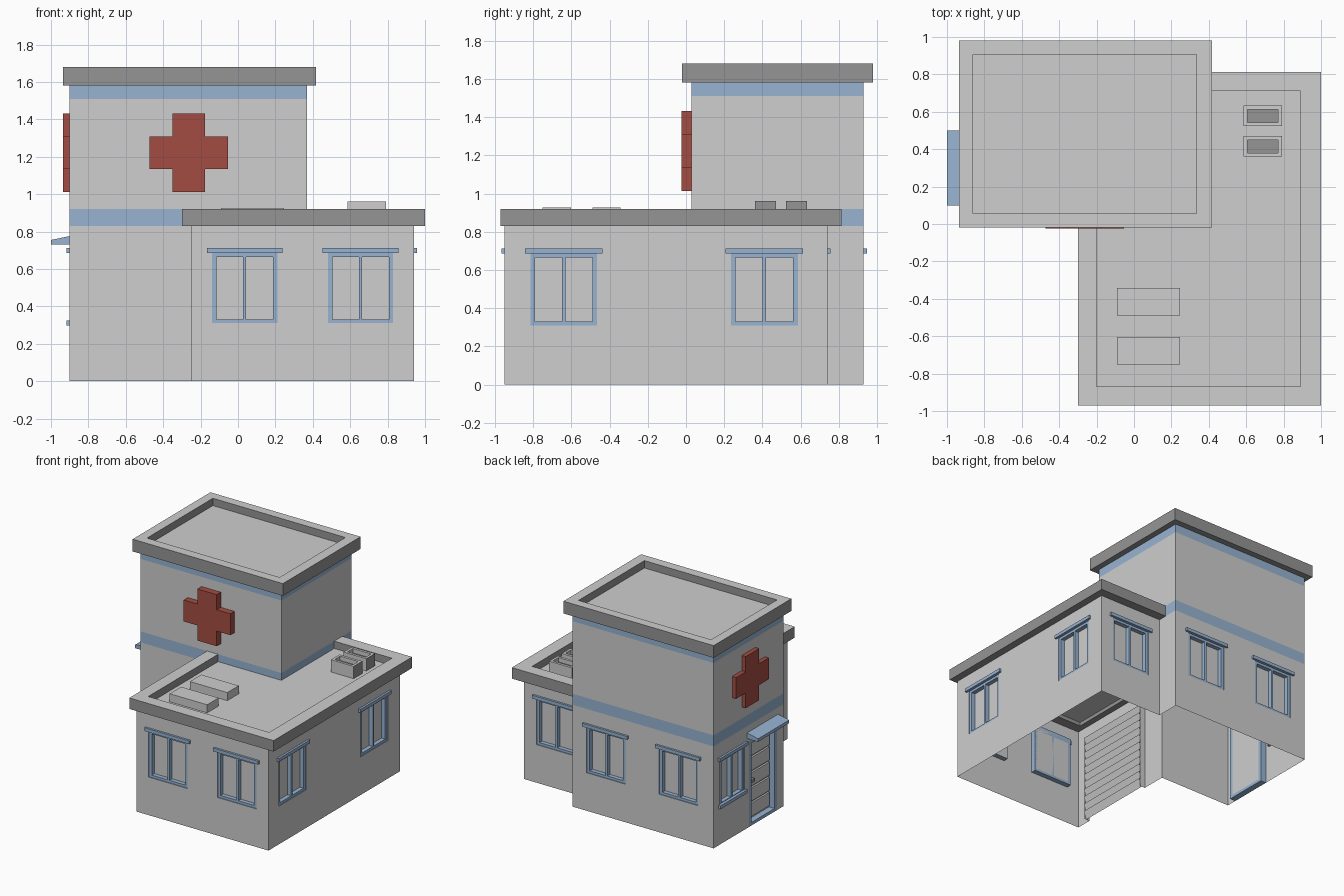
import bpy
from mathutils import Matrix, Vector

if "Cube" in bpy.data.objects:
    bpy.data.objects.remove(bpy.data.objects["Cube"])


def material(name, rgb):
    m = bpy.data.materials.new(name)
    m.diffuse_color = (*rgb, 1)
    m.use_nodes = True
    m.node_tree.nodes["Principled BSDF"].inputs["Base Color"].default_value = m.diffuse_color
    return m


WALL = material("light grey wall", (0.62, 0.62, 0.62))
BLUE = material("soft blue trim", (0.31, 0.455, 0.64))
DARK = material("dark grey parapet", (0.30, 0.30, 0.30))
RED = material("brick red", (0.37, 0.073, 0.054))


def mesh(name, verts, faces, mats, M=Matrix(), idx=None):
    me = bpy.data.meshes.new(name)
    me.from_pydata(verts, [], faces)
    for m in mats:
        me.materials.append(m)
    if idx:
        for p, i in zip(me.polygons, idx):
            p.material_index = i
    ob = bpy.data.objects.new(name, me)
    ob.matrix_world = M
    bpy.context.collection.objects.link(ob)
    return ob


def prism(name, outline, lo, hi, mat, M=Matrix(), axis=1):
    """Extrude a 2D outline along an axis (0: outline is y,z / 1: outline is x,z)."""
    def put(p, t):
        return (t, p[0], p[1]) if axis == 0 else (p[0], t, p[1])
    n = len(outline)
    verts = [put(p, lo) for p in outline] + [put(p, hi) for p in outline]
    faces = [tuple(range(n)), tuple(range(2 * n - 1, n - 1, -1))]
    faces += [(i, n + i, n + (i + 1) % n, (i + 1) % n) for i in range(n)]
    if axis == 0:
        faces = [f[::-1] for f in faces]
    return mesh(name, verts, faces, [mat], M)


def box(name, x0, x1, y0, y1, z0, z1, mat, M=Matrix()):
    return prism(name, [(x0, z0), (x1, z0), (x1, z1), (x0, z1)], y0, y1, mat, M)


def facade(a, b):
    """Local frame of a wall: x along it, y inward, z up. Returns matrix and length."""
    a, b = Vector((*a, 0)), Vector((*b, 0))
    u = (b - a).normalized()
    M = Matrix(((u.x, -u.y, 0, a.x), (u.y, u.x, 0, a.y), (0, 0, 1, 0), (0, 0, 0, 1)))
    return M, (b - a).length


def wall(name, M, length, z0, z1, holes=(), bands=()):
    """Wall sheet with rectangular recesses (u0,u1,z0,z1,depth,closed) and blue bands."""
    us = sorted({0, length, *[v for h in holes for v in h[:2]]})
    zs = sorted({z0, z1, *[v for h in holes for v in h[2:4]], *[v for b in bands for v in b]})
    verts, faces, idx = [], [], []

    def quad(pts, mi):
        faces.append(tuple(range(len(verts), len(verts) + 4)))
        verts.extend(pts)
        idx.append(mi)
    for ua, ub in zip(us, us[1:]):
        for za, zb in zip(zs, zs[1:]):
            uc, zc = (ua + ub) / 2, (za + zb) / 2
            if any(h[0] < uc < h[1] and h[2] < zc < h[3] for h in holes):
                continue
            quad([(ua, 0, za), (ub, 0, za), (ub, 0, zb), (ua, 0, zb)],
                 int(any(b[0] < zc < b[1] for b in bands)))
    for ua, ub, za, zb, d, closed in holes:
        c = [(ua, za), (ub, za), (ub, zb), (ua, zb)]
        for i in range(4):
            p, q = c[i], c[(i + 1) % 4]
            if p[1] == q[1] == 0:
                continue
            quad([(p[0], 0, p[1]), (q[0], 0, q[1]), (q[0], d, q[1]), (p[0], d, p[1])], int(closed))
        if closed:
            quad([(x, d, z) for x, z in c], 0)
    mesh(name, verts, faces, [WALL, BLUE], M, idx)


W0, W1 = 0.31, 0.71  # window bottom and top


def window(name, M, c, w, sill):
    l, r = c - w / 2, c + w / 2
    for part, a, b in (("left_jamb", l, l + .024), ("mullion", c - .009, c + .009),
                       ("right_jamb", r - .024, r)):
        box(f"{name}_{part}", a, b, .006, .04, W0, W1, BLUE, M)
    box(name + "_bottom_rail", l, r, .006, .04, W0, W0 + .02, BLUE, M)
    box(name + "_top_rail", l, r, .006, .04, .665, W1, BLUE, M)
    box(name + "_lintel", l - .027, r + .027, -.017, .02, .685, .712, BLUE, M)
    if sill:
        box(name + "_sill", l - .02, r + .02, -.017, .02, .298, .325, BLUE, M)


# Ground-floor outline: corner, window centres along each wall
corners = [(-.25, -.95), (.94, -.95), (.94, .74), (.37, .74), (.37, .93), (-.9, .93), (-.9, .03), (-.25, .03)]
names = ["wing_front", "wing_right", "wing_back", "tower_side", "tower_back", "tower_left",
         "tower_front", "garage_side"]
windows = [[.285, .905], [.31, 1.36], [.285], [], [.30, .955], [.24], [], []]
DOOR = (.455, .815)
GATE = (.20, .85)
for i, nm in enumerate(names):
    M, length = facade(corners[i], corners[(i + 1) % 8])
    w = .31 if nm == "tower_left" else .35
    holes = [(c - w / 2, c + w / 2, W0, W1, .04, True) for c in windows[i]]
    for k, c in enumerate(windows[i]):
        window(f"{nm}_window_{k + 1}", M, c, w, nm == "tower_left")

    if nm == "tower_left":  # entrance door with blue frame, panels and awning
        d0, d1 = DOOR
        holes.append((d0, d1, 0, .70, .05, True))
        for a, b in ((d0, d0 + .03), (d1 - .03, d1)):
            box("door_jamb", a, b, .0, .05, 0, .70, BLUE, M)
        box("door_head", d0, d1, .0, .05, .67, .70, BLUE, M)
        box("door_threshold", d0, d1, .0, .05, 0, .025, BLUE, M)
        for k in range(5):
            z = .045 + k * .124
            box("door_panel", d0 + .045, d1 - .045, .035, .05, z, z + .108, WALL, M)
        box("door_handle", d0 + .05, d0 + .09, .01, .04, .335, .36, DARK, M)
        prism("door_awning", [(-.10, .73), (0, .73), (0, .776), (-.10, .755)],
              .43, .83, BLUE, M, axis=0)

    if nm == "garage_side":  # roller shutter made of slanted slats
        holes.append((*GATE, 0, .70, .05, False))
        n = 11
        prof = []
        for k in range(n):
            prof += [(.03, .70 * k / n), (.055, .70 * (k + 1) / n)]
        verts = [(u, *p) for p in prof for u in GATE]
        faces = [(2 * k, 2 * k + 1, 2 * k + 3, 2 * k + 2) for k in range(len(prof) - 1)]
        mesh("roller_shutter", verts, faces, [WALL], M)
    wall(nm + "_wall", M, length, 0, .83, holes)

# Upper tower walls with two blue bands
top = [(-.9, .03), (.37, .03), (.37, .93), (-.9, .93)]
for i, nm in enumerate(["front", "right", "back", "left"]):
    M, length = facade(top[i], top[(i + 1) % 4])
    wall(f"upper_tower_{nm}_wall", M, length, .83, 1.58, (), [(.83, .92), (1.51, 1.58)])
    if nm in ("front", "left"):  # red cross sign
        c, h, t = (.637, .21, .087) if nm == "front" else (.45, .21, .087)
        cross = [(-t, -h), (t, -h), (t, -t), (h, -t), (h, t), (t, t),
                 (t, h), (-t, h), (-t, t), (-h, t), (-h, -t), (-t, -t)]
        prism(nm + "_cross", [(c + x, 1.222 + z) for x, z in cross],
              -.053 if nm == "front" else -.035, 0, RED, M)


def roof(name, outer, inner, z0, z1, deck):
    """Parapet ring with dark sides and light top, plus the roof deck inside it."""
    def rect(r, z):
        return [(r[0], r[2], z), (r[1], r[2], z), (r[1], r[3], z), (r[0], r[3], z)]
    verts = rect(outer, z0) + rect(outer, z1) + rect(inner, z1) + rect(inner, z0) + rect(inner, deck)
    faces, idx = [(16, 17, 18, 19)], [0]
    for ring in range(4):
        for i in range(4):
            j, a, b = (i + 1) % 4, ring * 4, (ring + 1) % 4 * 4
            faces.append((a + i, a + j, b + j, b + i))
            idx.append(0 if ring == 1 else 1)
    mesh(name, verts, faces, [WALL, DARK], idx=idx)


roof("wing_roof", (-.30, 1.0, -.97, .813), (-.20, .89, -.87, .71), .83, .92, .86)
roof("tower_roof", (-.935, .418, -.02, .98), (-.86, .335, .057, .905), 1.58, 1.68, 1.62)

# Flat skylight boxes on the wing roof
for y in (-.75, -.49):
    box("roof_box", -.09, .247, y, y + .147, .86, .926, WALL)

# Roof vents: hollow tops with dark wells and dark ends
for y in (.36, .523):
    o, n = (.585, .79, y, y + .111), (.606, .77, y + .02, y + .09)
    def ring(r, z):
        return [(r[0], r[2], z), (r[1], r[2], z), (r[1], r[3], z), (r[0], r[3], z)]
    verts = ring(o, .86) + ring(o, .96) + ring(n, .96) + ring(n, .925)
    faces, idx = [(12, 13, 14, 15)], [1]
    for a in (0, 4, 8):
        for i in range(4):
            j = (i + 1) % 4
            faces.append((a + i, a + j, a + 4 + j, a + 4 + i))
            idx.append(1 if a == 0 and i in (1, 3) else 0)
    mesh("roof_vent", verts, faces, [WALL, DARK], idx=idx)
